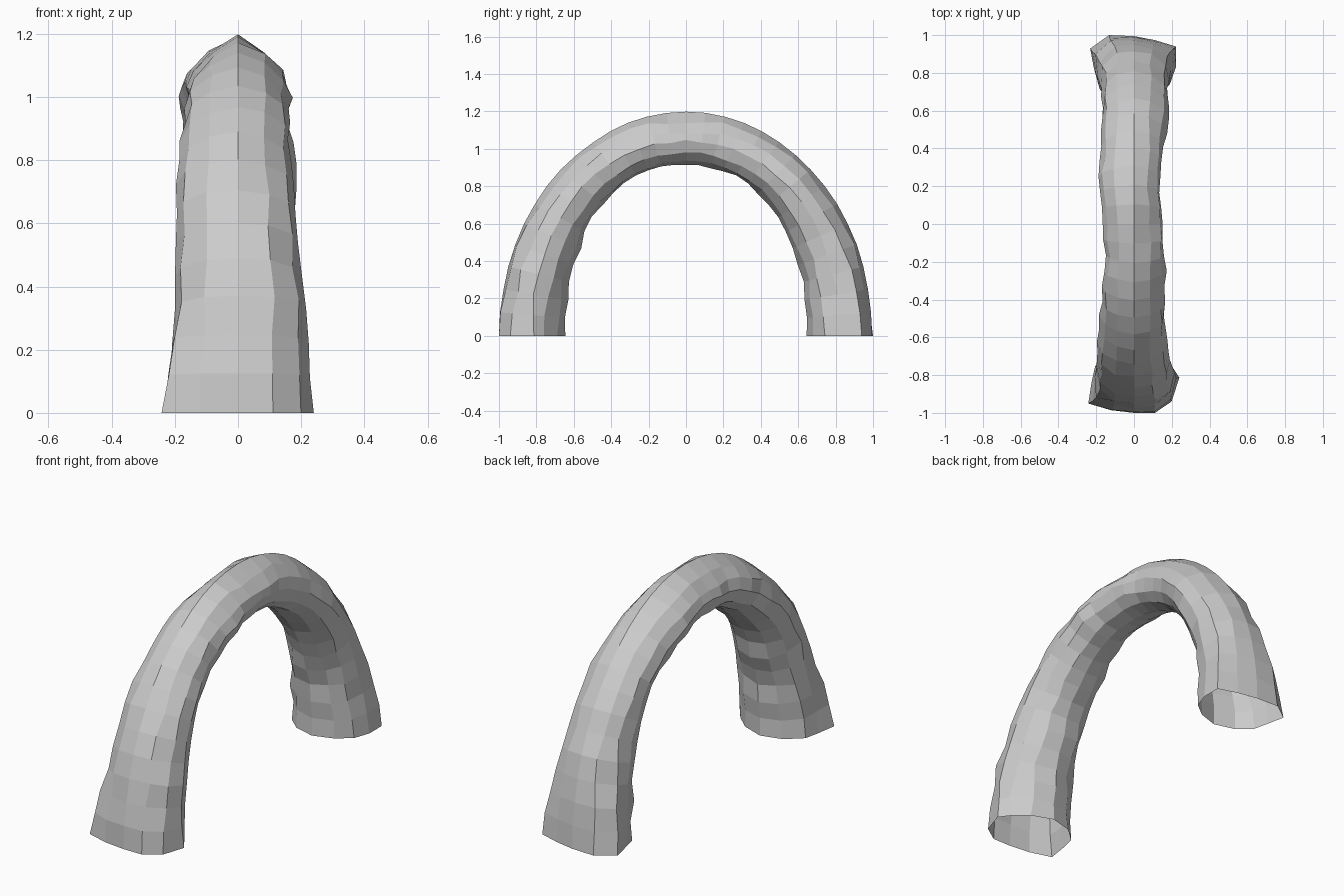
import bpy, bmesh, random
from math import sin, cos, pi
from mathutils import Vector, noise

if "Cube" in bpy.data.objects:
    bpy.data.objects.remove(bpy.data.objects["Cube"])

random.seed(4)
SEGS = 30
# half widths every 15 degrees along the arch, front foot to back foot
RIGHT = [.24, .222, .195, .168, .165, .168, .15, .137, .155, .187, .18, .198, .222]
LEFT = [.242, .205, .193, .19, .173, .155, .165, .19, .178, .167, .17, .21, .232]

# half cross-sections (across, outward), from outer ridge to inner ridge
ROUND = [(sin(k * pi / 6), cos(k * pi / 6)) for k in range(7)]
MID = [(0, .97), (.52, .75), (.87, .38), (1, -.06), (.86, -.54), (.5, -.88), (0, -1)]
APEX = [(0, 1), (.55, .6), (.88, .18), (1, -.14), (.85, -.62), (.5, -.92), (0, -1.03)]
FOOT_FR = [(0, 1), (.46, 1), (.83, .66), (1, -.05), (.83, -.35), (.5, -.75), (0, -1)]
FOOT_FL = [(0, 1), (.5, .92), (1, .72), (.93, .1), (.85, -.4), (.5, -.82), (0, -1)]
FOOT_BR = [(0, .97), (.5, .85), (1, .66), (1, .05), (.86, -.45), (.5, -.8), (0, -1)]
FOOT_BL = [(0, 1), (.57, 1), (1, .6), (.9, 0), (.82, -.45), (.5, -.82), (0, -1)]

def sample(table, u):
    f = u * (len(table) - 1)
    i = min(int(f), len(table) - 2)
    return table[i] + (table[i + 1] - table[i]) * (f - i)

def section(u, k, side):
    """Blend foot, round and apex sections at station u, point k."""
    front, back = (FOOT_FR, FOOT_BR) if side > 0 else (FOOT_FL, FOOT_BL)
    keys = [front, ROUND, MID, APEX, MID, ROUND, back]
    return sample([Vector(s[k]) for s in keys], u)

# rough stone arch: open tube swept between an inner and an outer ellipse
bm = bmesh.new()
rings = []
for i in range(SEGS + 1):
    u = i / SEGS
    t = u * pi
    swell = 1 + 0.03 * sin(2 * t) ** 2       # inner curve is fuller at the shoulders
    outer = Vector((0, -cos(t), 1.2 * sin(t)))
    inner = Vector((0, -0.645 * cos(t), 0.92 * sin(t))) * swell
    mid, half = (outer + inner) / 2, (outer - inner) / 2
    ring = []
    for j in range(12):
        side = 1 if j <= 6 else -1
        k = j if j <= 6 else 12 - j
        x, r = section(u, k, side)
        w = sample(RIGHT if side > 0 else LEFT, u)
        p = Vector((side * x * w, mid.y + half.y * r, mid.z + half.z * r))
        n = noise.noise_vector(p * 7)
        rough = 0 if i in (0, SEGS) else 1
        r += rough * (0.1 * n.x + random.uniform(-.04, .04)) * (0.2 if k == 0 else 1)
        r = min(r, 1)
        co = mid + half * r
        co.x = p.x + rough * (0.012 * n.y + random.uniform(-.005, .005)) * (0 if k in (0, 6) else 1)
        ring.append(bm.verts.new(co))
    rings.append(ring)
for r0, r1 in zip(rings, rings[1:]):
    for j in range(12):
        k = (j + 1) % 12
        bm.faces.new((r0[j], r0[k], r1[k], r1[j]))
bmesh.ops.recalc_face_normals(bm, faces=bm.faces)
# normals must point away from the tube's core
top = max(bm.faces, key=lambda q: q.calc_center_median().z)
if top.normal.z < 0:
    bmesh.ops.reverse_faces(bm, faces=bm.faces)
mesh = bpy.data.meshes.new("rock_arch")
bm.to_mesh(mesh)
bm.free()
bpy.context.collection.objects.link(bpy.data.objects.new("rock_arch", mesh))
